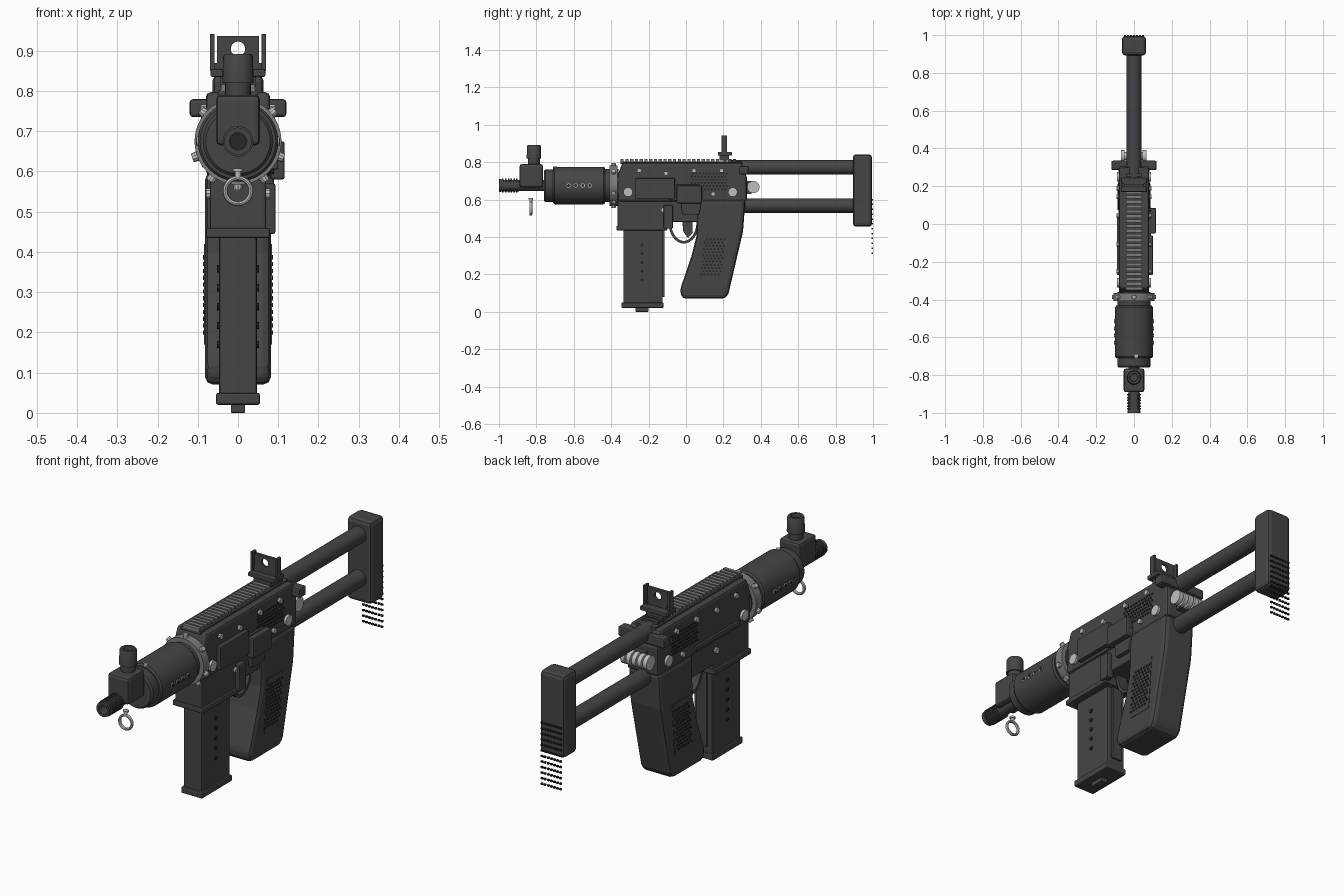
import bpy, bmesh, math
from mathutils import Matrix, Vector

if "Cube" in bpy.data.objects:
    bpy.data.objects.remove(bpy.data.objects["Cube"], do_unlink=True)

def material(name, r, g, b):
    m = bpy.data.materials.new(name)
    m.use_nodes = True
    m.diffuse_color = (r, g, b, 1)
    node = next(n for n in m.node_tree.nodes if n.type == 'BSDF_PRINCIPLED')
    node.inputs["Base Color"].default_value = (r, g, b, 1)
    return m

DARK = material("dark gunmetal", .06, .058, .063)
BLACK = material("black", .02, .02, .022)
GREY = material("mid grey", .2, .205, .21)
STEEL = material("light steel", .52, .52, .52)
AXIS = 0.675  # barrel height

def finish(name, bm, mat, bevel=0, smooth=False):
    bmesh.ops.recalc_face_normals(bm, faces=bm.faces)
    me = bpy.data.meshes.new(name)
    bm.to_mesh(me)
    bm.free()
    ob = bpy.data.objects.new(name, me)
    bpy.context.collection.objects.link(ob)
    me.materials.append(mat)
    if bevel:
        mod = ob.modifiers.new("edge bevel", 'BEVEL')
        mod.width, mod.segments, mod.limit_method = bevel, 2, 'ANGLE'
    if smooth:
        bpy.ops.object.select_all(action='DESELECT')
        ob.select_set(True)
        bpy.context.view_layer.objects.active = ob
        bpy.ops.object.shade_smooth_by_angle(angle=math.radians(35))
    return ob

def add_box(bm, x, y, z):
    size = [b - a for a, b in (x, y, z)]
    mid = [(a + b) / 2 for a, b in (x, y, z)]
    bmesh.ops.create_cube(bm, size=1, matrix=Matrix.Translation(mid) @ Matrix.Diagonal((*size, 1)))

def box(name, x, y, z, mat=DARK, bevel=0):
    bm = bmesh.new()
    add_box(bm, x, y, z)
    return finish(name, bm, mat, bevel)

def prism(name, pts, lo, hi, mat=DARK, bevel=0, axis='x', smooth=False):
    """Extrude a (y,z) outline along x, or an (x,z) outline along y."""
    bm = bmesh.new()
    place = (lambda p: (lo, *p)) if axis == 'x' else (lambda p: (p[0], lo, p[1]))
    face = bm.faces.new([bm.verts.new(place(p)) for p in pts])
    new = bmesh.ops.extrude_face_region(bm, geom=[face])["geom"]
    shift = Vector((hi - lo, 0, 0) if axis == 'x' else (0, hi - lo, 0))
    bmesh.ops.translate(bm, verts=[v for v in new if isinstance(v, bmesh.types.BMVert)], vec=shift)
    return finish(name, bm, mat, bevel, smooth)

def lathe(name, profile, mat=DARK, origin=(0, 0, AXIS), axis='y', n=32):
    """Revolve (distance, radius) pairs about an axis through origin."""
    bm = bmesh.new()
    rings = []
    for d, r in profile:
        ring = []
        for i in range(n):
            c, s = (r * f(math.tau * i / n) for f in (math.cos, math.sin))
            p = {'x': (d, c, s), 'y': (c, d, s), 'z': (c, s, d)}[axis]
            ring.append(bm.verts.new(Vector(p) + Vector(origin)))
        rings.append(ring)
    for a, b in zip(rings, rings[1:]):
        for i in range(n):
            bm.faces.new((a[i], a[(i + 1) % n], b[(i + 1) % n], b[i]))
    bm.faces.new(rings[0])
    bm.faces.new(rings[-1])
    return finish(name, bm, mat, smooth=True)

def studs(name, spots, r, depth, mat, n=8):
    """Short cylinders along x, repeated on both sides from (x,y,z) spots."""
    bm = bmesh.new()
    turn = Matrix.Rotation(math.pi / 2, 4, 'Y')
    for x, y, z in spots:
        for side in (1, -1):
            bmesh.ops.create_cone(bm, cap_ends=True, segments=n, radius1=r, radius2=r, depth=depth,
                                  matrix=Matrix.Translation((side * x, y, z)) @ turn)
    return finish(name, bm, mat, smooth=n > 8)

# Receiver, magazine well and frame
prism("receiver", [(-.365, .59), (-.365, .73), (-.34, .797), (.3, .797), (.325, .72), (.325, .59)],
      -.08, .08, bevel=.012)
prism("lower_frame", [(-.365, .45), (-.365, .61), (.315, .61), (.31, .52), (.06, .48), (-.105, .48), (-.105, .45)],
      -.07, .07, bevel=.006)
box("magazine_well_lip", (-.08, .08), (-.372, -.1), (.435, .46), bevel=.005)
box("ejection_cover", (.07, .1), (-.27, -.06), (.605, .715), bevel=.004)
prism("selector_housing", [(-.09, .68), (.07, .68), (.09, .625), (.07, .52), (-.02, .52), (-.03, .59), (-.09, .6)],
      .06, .09, bevel=.004)
box("selector_plate", (.08, .116), (-.05, .085), (.58, .675), bevel=.006)
box("magazine_catch", (.06, .093), (-.12, -.07), (.445, .57), bevel=.005)
box("left_side_rail", (-.09, -.07), (-.27, .05), (.61, .63), bevel=.003)
box("charging_handle", (-.12, .12), (.285, .335), (.735, .78), bevel=.008)

# Magazine
box("magazine", (-.047, .047), (-.335, -.125), (.04, .46), bevel=.006)
box("magazine_base", (-.055, .055), (-.345, -.12), (.02, .05), bevel=.006)
box("magazine_base_button", (-.018, .018), (-.27, -.2), (0, .03), bevel=.003)
box("magazine_spine", (-.025, .025), (-.13, -.115), (.08, .44))
studs("magazine_nubs", [(.047, -.235, .17 + .047 * i) for i in range(5)], .009, .01, BLACK)

# Pistol grip with dotted panels
prism("grip", [(.06, .6), (.055, .4), (.03, .3), (-.033, .115), (-.02, .07), (.21, .07), (.228, .1),
               (.305, .43), (.318, .6)], -.082, .082, bevel=.02)
lean = lambda y, z: y + (z - .29) * .12
prism("grip_panel", [(.075, .17), (.2, .17), (.22, .42), (.095, .42)], -.084, .084)
studs("grip_dots", [(.0845, lean(.09 + .019 * i + .0095 * (j % 2), .2 + .017 * j), .2 + .017 * j)
                    for i in range(6) for j in range(12)], .006, .004, BLACK, 6)

# Trigger and its guard
arc = [math.pi + math.pi * i / 16 for i in range(17)]
prism("trigger_guard", [(-.012 + .082 * math.cos(a), .48 + .115 * math.sin(a)) for a in arc] +
      [(-.012 + .068 * math.cos(a), .48 + .101 * math.sin(a)) for a in reversed(arc)], -.025, .025)
prism("trigger", [(-.02, .49), (.035, .49), (.035, .42), (.01, .395), (-.015, .43)], -.015, .015, bevel=.003)

# Top rail
box("rail_base", (-.05, .05), (-.35, .3), (.79, .803))
bm = bmesh.new()
for i in range(21):
    y = -.35 + .0255 * i
    add_box(bm, (-.042, .042), (y, y + .017), (.8, .816))
finish("rail_ribs", bm, GREY)
bm = bmesh.new()
for i in range(3):
    y = .2 + .0255 * i
    add_box(bm, (-.042, .042), (y, y + .017), (.8, .816))
finish("rear_rail_ribs", bm, DARK)

# Rear sight, with a round aperture between two halves
box("rear_sight_foot", (-.045, .045), (.18, .23), (.81, .84))
box("rear_sight_base", (-.068, .068), (.17, .245), (.835, .855), bevel=.004)
turn = [math.pi / 2 - math.pi * i / 10 for i in range(11)]
for s, side in ((1, "left"), (-1, "right")):
    prism(f"rear_sight_{side}_half", [(0, .85), (s * .052, .85), (s * .052, .937), (0, .937)] +
          [(s * .018 * math.cos(a), .905 + .018 * math.sin(a)) for a in turn], .198, .21, axis='y')
    box(f"rear_sight_{side}_wing", sorted((s * .058, s * .069)), (.19, .22), (.85, .942))
    box(f"rear_sight_{side}_link", sorted((s * .05, s * .06)), (.198, .215), (.85, .87))

# Handguard, collar and barrel
lathe("handguard", [(-.76, .07), (-.76, .08), (-.752, .087), (-.71, .087), (-.71, .094), (-.702, .1),
                    (-.44, .1), (-.432, .094), (-.432, .088), (-.36, .088)], n=48)
lathe("collar_ring", [(-.408, .09), (-.408, .108), (-.365, .108), (-.365, .09)], GREY, n=48)
bm = bmesh.new()
for deg in (40, 90, 140, 200, 235, 270, 305, 340):
    a = math.radians(deg)
    out = Vector((math.cos(a), 0, math.sin(a)))
    bmesh.ops.create_cone(bm, cap_ends=True, segments=10, radius1=.014, radius2=.011, depth=.024,
                          matrix=Matrix.Translation(out * .109 + Vector((0, -.387, AXIS))) @
                          out.to_track_quat('Z', 'Y').to_matrix().to_4x4())
finish("collar_bolts", bm, STEEL)
vents = [-.628 + .038 * i for i in range(4)]
studs("vent_rims", [(.098, y, AXIS) for y in vents], .012, .01, STEEL, 12)
studs("vent_holes", [(.1, y, AXIS) for y in vents], .008, .01, BLACK, 12)
lathe("handguard_pin", [(.09, .01), (.103, .01)], STEEL, (.012, -.7, AXIS), 'z', 12)

# Muzzle with ridges and a hollow bore
ridges = []
for i in range(6):
    y = -.9 - .015 * i
    ridges += [(y, .031), (y, .038), (y - .008, .038), (y - .008, .031)]
lathe("muzzle", [(-.7, .03), (-.89, .03)] + ridges + [(-.99, .034), (-1, .034), (-1, .022), (-.93, .022)], n=24)
lathe("bore", [(-.94, .021), (-.932, .021)], BLACK, n=16)

# Front sight
box("front_sight_block", (-.055, .055), (-.89, -.765), (.665, .79), bevel=.012)
lathe("front_sight_neck", [(.78, .032), (.825, .032)], DARK, (0, -.813, 0), 'z', 24)
lathe("front_sight_post", [(.82, .039), (.885, .037), (.892, .033), (.892, .022), (.875, .02)],
      DARK, (0, -.813, 0), 'z', 24)

# Hanging sling ring
bm = bmesh.new()
grid = [[bm.verts.new(((.032 + .006 * math.cos(v)) * math.cos(u), -.83 + .008 * math.sin(v),
                       .552 + (.032 + .006 * math.cos(v)) * math.sin(u)))
         for v in (math.tau * j / 8 for j in range(8))] for u in (math.tau * i / 28 for i in range(28))]
for i in range(28):
    for j in range(8):
        a, b, k = grid[i], grid[(i + 1) % 28], (j + 1) % 8
        bm.faces.new((a[j], b[j], b[k], a[k]))
finish("sling_ring", bm, STEEL, smooth=True)
lathe("sling_ring_stem", [(.582, .008), (.6, .008), (.6, .013), (.608, .013)], STEEL, (0, -.83, 0), 'z', 12)

# Side bolts, pins and perforations
studs("large_side_bolts", [(.084, -.31, .64), (.084, .25, .64)], .025, .014, STEEL, 16)
studs("small_side_bolts", [(.082, y, z) for y, z in ((-.25, .755), (-.107, .74), (.043, .755),
                                                     (.19, .755), (.145, .63))], .012, .02, STEEL, 10)
studs("frame_pins", [(.072, -.12, .545)], .014, .016, STEEL, 10)
studs("receiver_perforations", [(.081, .03 + .018 * i + .009 * (j % 2), .655 + .017 * j)
                                for i in range(11) for j in range(6)], .006, .003, BLACK, 6)

# Ribbed hinge roller behind the receiver
roller = []
for i in range(5):
    x = -.07 + .029 * i
    roller += [(x, .022), (x, .033), (x + .02, .033), (x + .02, .022)]
lathe("hinge_roller", roller, STEEL, (0, .36, .667), 'x', 20)
box("hinge_bracket", (-.03, .03), (.31, .35), (.63, .7))

# Stock
for name, z in (("upper_stock_tube", .772), ("lower_stock_tube", .568)):
    lathe(name, [(.24, .039), (.91, .039)], DARK, (0, 0, z), n=24)
box("butt_pad", (-.064, .064), (.892, .995), (.455, .842), bevel=.018)
bm = bmesh.new()
for row in range(12):
    for col in range(7):
        x, z = -.048 + .016 * col, .6 - .026 * row
        add_box(bm, (x - .005, x + .005), (.992, 1), (z - .004, z + .004))
finish("butt_grip_dots", bm, BLACK)
